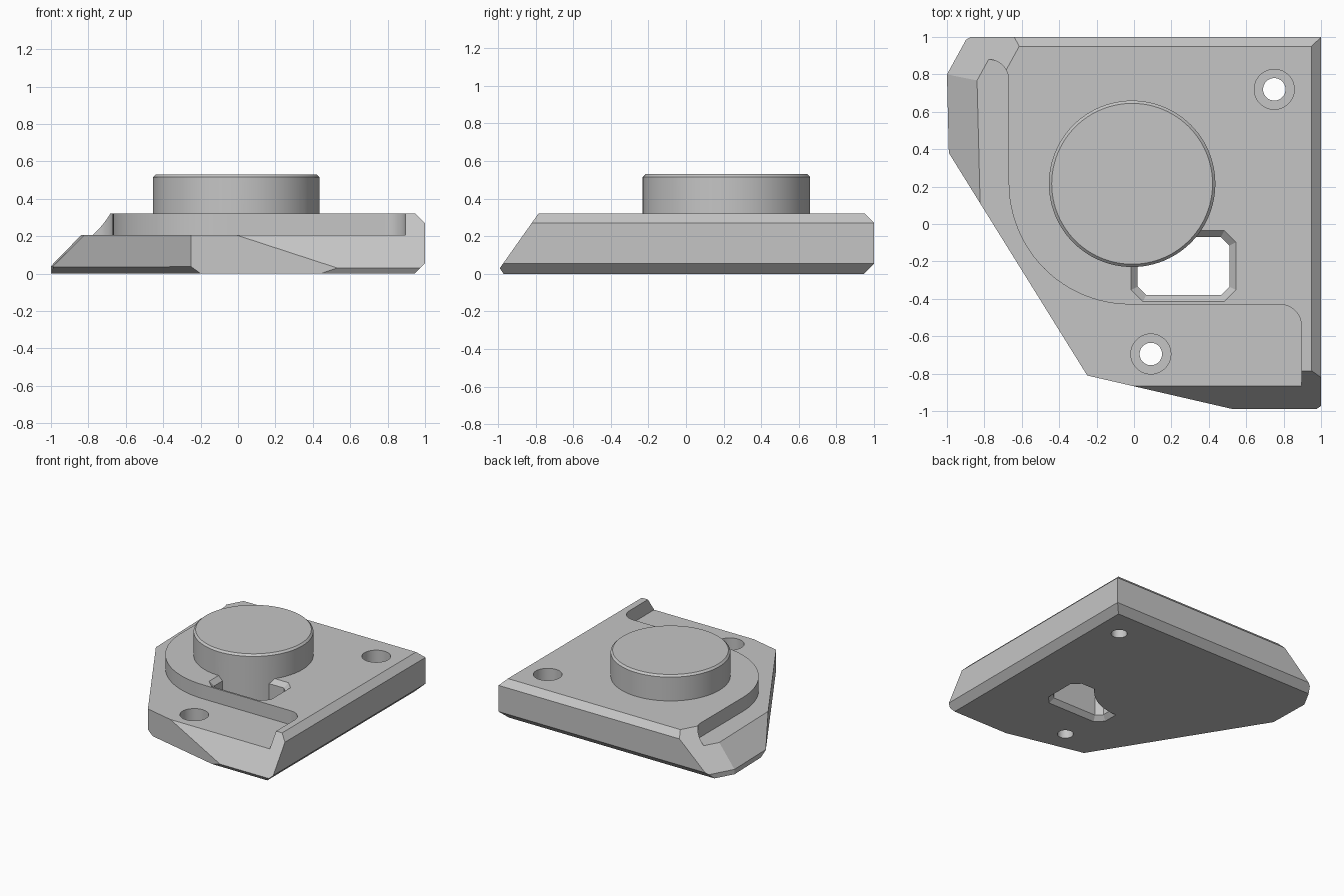
import bpy, bmesh, math

cube = bpy.data.objects.get("Cube")
if cube:
    bpy.data.objects.remove(cube, do_unlink=True)

TOP, FLOOR = 0.32, 0.205

grey = bpy.data.materials.new("machined_grey")
grey.use_nodes = True
colour = (0.56, 0.56, 0.56, 1)
grey.diffuse_color = colour
grey.node_tree.nodes["Principled BSDF"].inputs["Base Color"].default_value = colour


def arc(cx, cy, r, start, end, steps=16):
    angles = [math.radians(start + (end - start) * i / steps) for i in range(steps + 1)]
    return [(cx + r * math.cos(a), cy + r * math.sin(a)) for a in angles]


def circle(cx, cy, r, steps=64):
    return arc(cx, cy, r, 0, 360, steps)[:-1]


def loft(sections):
    """Solid through matching outlines, each given as (outline, height)."""
    bm = bmesh.new()
    rings = [[bm.verts.new((x, y, z)) for x, y in pts] for pts, z in sections]
    for a, b in zip(rings, rings[1:]):
        for i in range(len(a)):
            j = (i + 1) % len(a)
            bm.faces.new((a[i], a[j], b[j], b[i]))
    bm.faces.new(rings[0])
    bm.faces.new(rings[-1])
    bmesh.ops.recalc_face_normals(bm, faces=bm.faces)
    return bm


def make_object(name, bm):
    mesh = bpy.data.meshes.new(name)
    bmesh.ops.recalc_face_normals(bm, faces=bm.faces)
    bm.to_mesh(mesh)
    bm.free()
    mesh.materials.append(grey)
    obj = bpy.data.objects.new(name, mesh)
    bpy.context.collection.objects.link(obj)
    return obj


def combine(target, name, sections, operation="DIFFERENCE"):
    tool = make_object(name, loft(sections))
    tool.hide_render = True
    mod = target.modifiers.new(name, "BOOLEAN")
    mod.operation, mod.solver, mod.object = operation, "EXACT", tool
    bpy.ops.object.select_all(action="DESELECT")
    bpy.context.view_layer.objects.active = target
    target.select_set(True)
    bpy.ops.object.modifier_apply(modifier=mod.name)
    bpy.data.objects.remove(tool, do_unlink=True)


# Base block with its sloping edges sliced off
outline = [(-1, 0.8), (-0.89, 1), (1, 1), (1, -0.99), (0.53, -0.99), (-0.25, -0.81), (-0.99, 0.38)]
block = loft([(outline, 0), (outline, TOP)])
slices = [
    ((1, 0, 0.27), (1, 0, 1)),                   # right top chamfer
    ((0, 1, 0.27), (0, 1, 1)),                   # back top chamfer
    ((1, 0, 0.055), (1, 0, -1)),                 # right bottom chamfer
    ((0, 1, 0.055), (0, 1, -1)),                 # back bottom chamfer
    ((0, -0.99, 0.03), (0, -0.29, 0.205)),       # front slope
    ((0, -0.99, 0.03), (0, -0.03, -0.02)),       # front bottom chamfer
    ((-1, 0.8, 0.04), (-0.876, 0.482, 0.95)),    # back corner slope
    ((-1, 0.8, 0.04), (-1, -0.025, 0.97)),       # side slope
    ((-0.99, 0.38, 0.035), (-0.85, -0.53, -1)),  # diagonal bottom chamfer
]
for point, normal in slices:
    geom = block.verts[:] + block.edges[:] + block.faces[:]
    cut = bmesh.ops.bisect_plane(block, geom=geom, dist=1e-5, plane_co=point,
                                 plane_no=normal, clear_outer=True)
    rim = [e for e in cut["geom_cut"] if isinstance(e, bmesh.types.BMEdge)]
    bmesh.ops.contextual_create(block, geom=rim)
base = make_object("base_plate", block)

# Lower ledge around the rounded raised area
ledge = [(-1.2, 0.88)]
ledge += arc(-0.78, 0.77, 0.11, 90, 0)
ledge += arc(-0.02, 0.22, 0.65, 180, 270, 24)
ledge += arc(0.78, -0.545, 0.115, 90, 0)
ledge += [(0.895, -1.2), (-1.2, -1.2)]
combine(base, "ledge_cutter", [(ledge, FLOOR), (ledge, 0.5)])


# Through window, flared at both ends
def window(grow, c=0.045):
    x0, x1, y0, y1 = 0.02 - grow, 0.51 + grow, -0.38 - grow, -0.07 + grow
    c += grow * 0.5
    return [(x0 + c, y0), (x1 - c, y0), (x1, y0 + c), (x1, y1 - c),
            (x1 - c, y1), (x0 + c, y1), (x0, y1 - c), (x0, y0 + c)]


combine(base, "window_cutter", [(window(0.045), -0.01), (window(0), 0.035),
                                (window(0), TOP - 0.035), (window(0.045), TOP + 0.01)])

# Round boss reaching down through the window
boss, boss_top = circle(-0.01, 0.215, 0.445, 96), circle(-0.01, 0.215, 0.43, 96)
combine(base, "boss", [(boss, 0), (boss, 0.515), (boss_top, 0.53)], "UNION")

# Counterbored screw holes
for x, y in ((0.75, 0.72), (0.09, -0.695)):
    wide, narrow = circle(x, y, 0.107, 48), circle(x, y, 0.06, 48)
    combine(base, "counterbore_cutter", [(wide, 0.08), (wide, 0.5)])
    combine(base, "hole_cutter", [(narrow, -0.1), (narrow, 0.2)])

bpy.ops.object.shade_smooth_by_angle(angle=math.radians(12))
